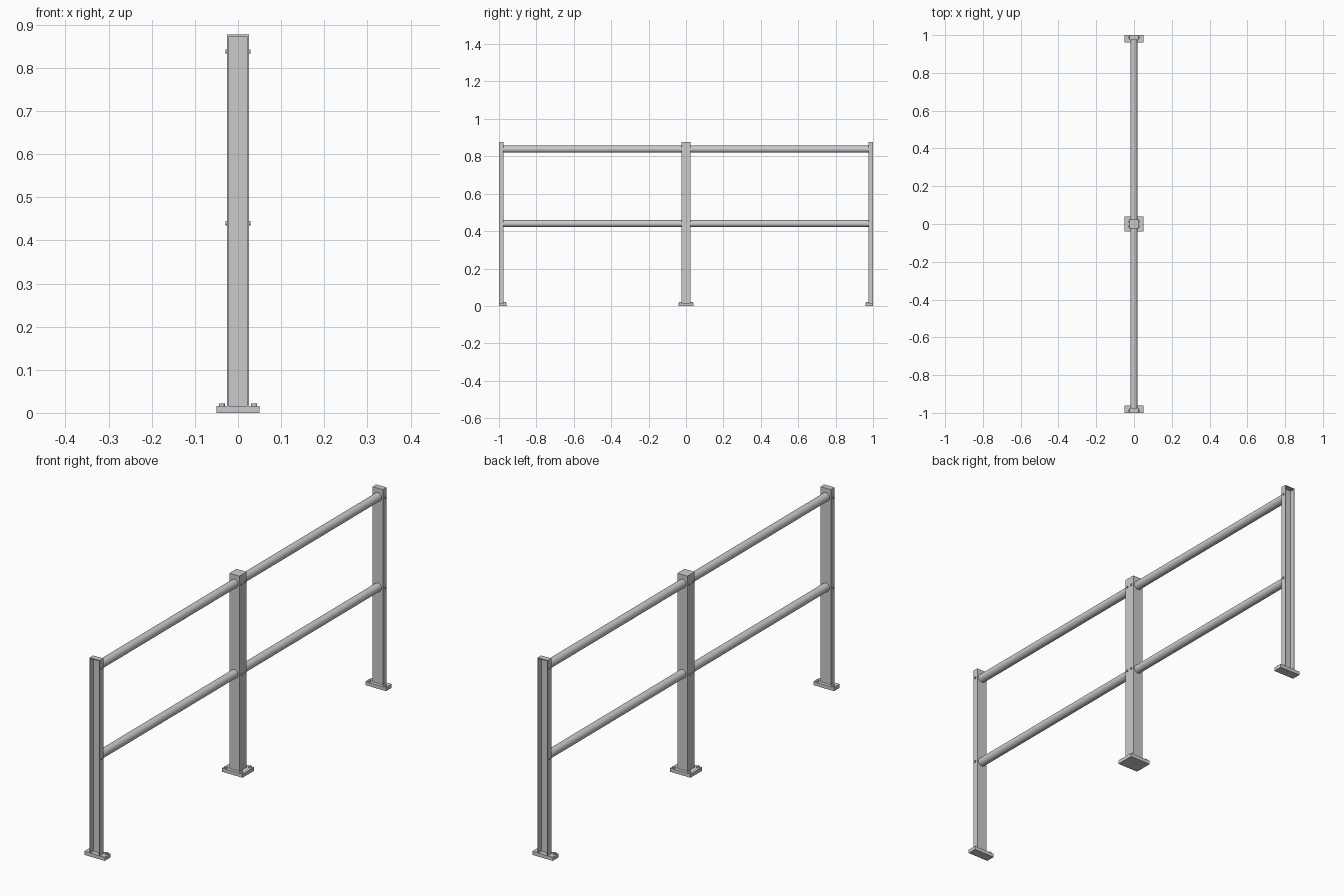
import bpy, bmesh, math
from mathutils import Matrix

if "Cube" in bpy.data.objects:
    bpy.data.objects.remove(bpy.data.objects["Cube"])

W, WALL = 0.025, 0.004        # post half width, wall thickness
PLATE, TOP = 0.016, 0.877     # plate thickness, post top
RAILS = (0.44, 0.838)         # rail heights


def finish(name, bm, smooth=False):
    bmesh.ops.recalc_face_normals(bm, faces=bm.faces)
    me = bpy.data.meshes.new(name)
    bm.to_mesh(me)
    bm.free()
    ob = bpy.data.objects.new(name, me)
    bpy.context.collection.objects.link(ob)
    if smooth:
        bpy.context.view_layer.objects.active = ob
        ob.select_set(True)
        bpy.ops.object.shade_smooth_by_angle(angle=math.radians(35))
        ob.select_set(False)
    return ob


def prism(name, outline, z0, z1):
    bm = bmesh.new()
    face = bm.faces.new([bm.verts.new((x, y, z0)) for x, y in outline])
    ext = bmesh.ops.extrude_face_region(bm, geom=[face])
    verts = [g for g in ext["geom"] if isinstance(g, bmesh.types.BMVert)]
    bmesh.ops.translate(bm, verts=verts, vec=(0, 0, z1 - z0))
    return finish(name, bm)


def block(name, x, y0, y1, z0, z1):
    return prism(name, [(-x, y0), (x, y0), (x, y1), (-x, y1)], z0, z1)


def rod(name, loc, r, length, axis="Z", sides=16):
    bm = bmesh.new()
    rot = {"X": Matrix.Rotation(math.pi / 2, 4, "Y"),
           "Y": Matrix.Rotation(math.pi / 2, 4, "X"), "Z": Matrix()}[axis]
    bmesh.ops.create_cone(bm, cap_ends=True, segments=sides, radius1=r, radius2=r,
                          depth=length, matrix=Matrix.Translation(loc) @ rot)
    return finish(name, bm, True)


# Centre post and base plate
block("centre_post", W, -W, W, PLATE, TOP)
block("centre_base_plate", 0.05, -0.04, 0.04, 0, PLATE)

for s, side in ((-1, "front"), (1, "back")):
    # End post: half a hollow post, open on the outer side, with a cap
    a, b, c = s, s * (1 - W), s * (1 - W + WALL)
    channel = [(-W, a), (-W, b), (W, b), (W, a),
               (W - WALL, a), (W - WALL, c), (-W + WALL, c), (-W + WALL, a)]
    prism(side + "_end_post", channel, PLATE, TOP - WALL)
    block(side + "_end_cap", W, a, b, TOP - WALL, TOP)
    block(side + "_end_base_plate", 0.05, a, s * 0.96, 0, PLATE)

    # Round rails between the posts
    for z in RAILS:
        rod(side + "_rail", (0, s * 0.5, z), 0.0185, 0.954, "Y", 32)

    for y in (s * 0.0125, s * 0.9875):
        for x in (-1, 1):
            # Screws through the post sides at each rail
            for z in RAILS:
                rod(side + "_rail_screw", (x * 0.0265, y, z), 0.005, 0.004, "X")
    # Anchor bolts on the base plates
    for y in (s * 0.03, s * 0.97):
        for x in (-0.0375, 0.0375):
            rod(side + "_anchor_bolt", (x, y, PLATE + 0.002), 0.007, 0.008, "Z")
